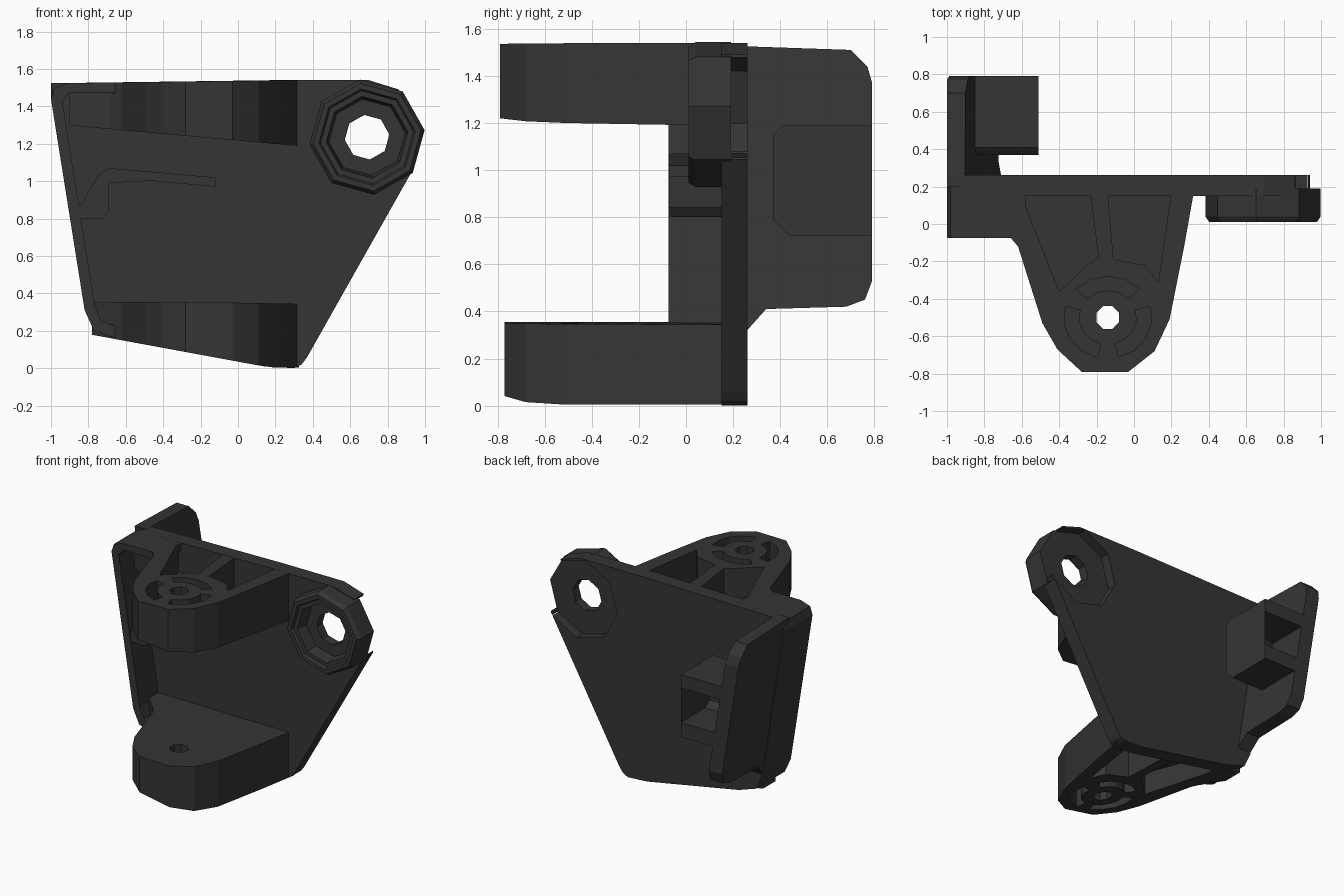
import bpy, bmesh
from math import cos, sin, radians

if "Cube" in bpy.data.objects:
    bpy.data.objects.remove(bpy.data.objects["Cube"])

dark = bpy.data.materials.new("dark_grey")
dark.diffuse_color = (0.035, 0.035, 0.035, 1)
dark.use_nodes = True
dark.node_tree.nodes["Principled BSDF"].inputs["Base Color"].default_value = dark.diffuse_color


def add_prism(bm, pts, lo, hi):
    """Closed prism: lo and hi map each 2D profile point to a 3D end point."""
    a = [bm.verts.new(lo(*p)) for p in pts]
    b = [bm.verts.new(hi(*p)) for p in pts]
    bm.faces.new(a)
    bm.faces.new(b[::-1])
    for i in range(len(pts)):
        j = (i + 1) % len(pts)
        bm.faces.new((a[i], b[i], b[j], a[j]))


def finish(bm, name):
    bmesh.ops.triangulate(bm, faces=[f for f in bm.faces if len(f.verts) > 4])
    bmesh.ops.recalc_face_normals(bm, faces=bm.faces)
    me = bpy.data.meshes.new(name)
    bm.to_mesh(me)
    bm.free()
    me.materials.append(dark)
    ob = bpy.data.objects.new(name, me)
    bpy.context.collection.objects.link(ob)
    return ob


def prism(name, pts, lo, hi):
    bm = bmesh.new()
    add_prism(bm, pts, lo, hi)
    return finish(bm, name)


def along_y(name, pts, y0, y1):
    return prism(name, pts, lambda x, z: (x, y0, z), lambda x, z: (x, y1, z))


def cut(ob, cutter):
    mod = ob.modifiers.new("cut", 'BOOLEAN')
    mod.operation, mod.solver, mod.object = 'DIFFERENCE', 'EXACT', cutter
    dg = bpy.context.evaluated_depsgraph_get()
    me = bpy.data.meshes.new_from_object(ob.evaluated_get(dg))
    ob.modifiers.clear()
    ob.data = me
    bpy.data.objects.remove(cutter)


def ring_pts(cx, cy, r, n, start=0.0):
    return [(cx + r * cos(radians(start + 360 * k / n)),
             cy + r * sin(radians(start + 360 * k / n))) for k in range(n)]


# main plate, opened where the round boss sits
BX, BZ = 0.69, 1.235
plate = along_y("main_plate", [
    (-1, 1.44), (-.98, 1.5), (-.9, 1.525), (.2, 1.54), (.7, 1.54), (.86, 1.49), (.9, 1.3),
    (.94, 1.07), (.37, .06), (.34, .02), (.3, 0), (.14, .01), (-.62, .15),
    (-.77, .2), (-.82, .31)], .15, .262)
cut(plate, along_y("boss_cutter", ring_pts(BX, BZ, .303, 8, 7), -.1, .5))

# eight-sided stepped boss with a hole
bm = bmesh.new()
profile = [(.12, .19), (.31, .19), (.31, .04), (.29, .01), (.26, .01),
           (.25, .03), (.22, .03), (.205, .12), (.12, .12)]
rings = [[bm.verts.new((x, y, z)) for x, z in ring_pts(BX, BZ, r, 8, 7)]
         for r, y in profile]
for i, ring in enumerate(rings):
    nxt = rings[(i + 1) % len(rings)]
    for k in range(8):
        m = (k + 1) % 8
        bm.faces.new((ring[k], ring[m], nxt[m], nxt[k]))
finish(bm, "round_boss")

# front lip round the left side of the plate
along_y("front_lip", [
    (-.58, 1.528), (-.9, 1.525), (-.98, 1.5), (-1, 1.44), (-.82, .31), (-.77, .2),
    (-.62, .15), (-.58, .145), (-.58, .2), (-.73, .25), (-.765, .33),
    (-.94, 1.43), (-.9, 1.475), (-.58, 1.47)], -.075, .2)


# slanted side wall behind the plate
def wall_outer(z):
    return max(-1, -1 + .16 * (1.44 - z))


def wall_inner(z):
    return -.89 + .16 * (1.44 - z)


prism("side_wall", [
    (.2, 1.525), (.26, 1.525), (.7, 1.51), (.77, 1.44), (.79, 1.37), (.79, .53),
    (.76, .45), (.68, .42), (.34, .41), (.26, .32), (.2, .32)],
    lambda y, z: (wall_outer(z), y, z), lambda y, z: (wall_inner(z), y, z))

# C-shaped bracket on the side wall
prism("side_bracket", [
    (.79, 1.19), (.41, 1.19), (.37, 1.15), (.37, .79), (.44, .72), (.79, .72),
    (.79, .83), (.5, .83), (.45, .87), (.45, 1.05), (.5, 1.09), (.79, 1.09)],
    lambda y, z: (wall_inner(z) - .04, y, z), lambda y, z: (-.51, y, z))

# thin bent rib on the plate front
along_y("bent_rib", [
    (-.89, .87), (-.76, .87), (-.75, 1.03), (-.69, 1.07), (-.12, 1.02), (-.12, .97),
    (-.66, 1.02), (-.69, .99), (-.69, .84), (-.72, .8), (-.88, .8)], -.07, .2)

# two lugs with hollow pockets, arc slots and a pin hole
LX, LY = -.14, -.5


def lug(name, z_bottom, z_top, pocket, slot, reach):
    outline = [(-.9, .2), (-.9, .05), (-.68, -.05), (-.62, -.12), (-.49, -.53), (-.41, -.67),
               (-.28, reach), (-.03, reach), (.11, -.68), (.19, -.51),
               (.27, -.11), (.325, .2)]
    if pocket[0] < 0:
        outline[0], outline[1] = (-.78, .2), (-.78, .05)
    ob = prism(name, outline, lambda x, y: (x, y, z_bottom(x)),
               lambda x, y: (x, y, z_top(x)))
    bm = bmesh.new()

    def hollow(pts, span):
        add_prism(bm, pts, lambda x, y: (x, y, span[0]), lambda x, y: (x, y, span[1]))

    hollow([(-.61, .17), (-.235, .17), (-.19, -.18), (-.25, -.22), (-.4, -.36)], pocket)
    hollow([(-.14, .17), (.2, .17), (.13, -.31), (.06, -.22), (-.11, -.19)], pocket)
    for mid in (90, 210, 330):
        angles = [radians(mid - 46 + 23 * k) for k in range(5)]
        hollow([(LX + .235 * cos(a), LY + .22 * sin(a)) for a in angles] +
               [(LX + .155 * cos(a), LY + .145 * sin(a)) for a in angles[::-1]], slot)
    hollow(ring_pts(LX, LY, .066, 8, 22.5), (-.5, 2))
    cut(ob, finish(bm, name + "_cutter"))


lug("upper_lug", lambda x: 1.217 - .09 * x, lambda x: min(1.54, 1.536 + .0125 * x),
    (1.31, 1.7), (1.36, 1.7), -.79)
lug("lower_lug", lambda x: max(.004, .035 - .184 * x), lambda x: .35 - .018 * max(x, -.23),
    (-.2, .28), (-.2, .22), -.77)
